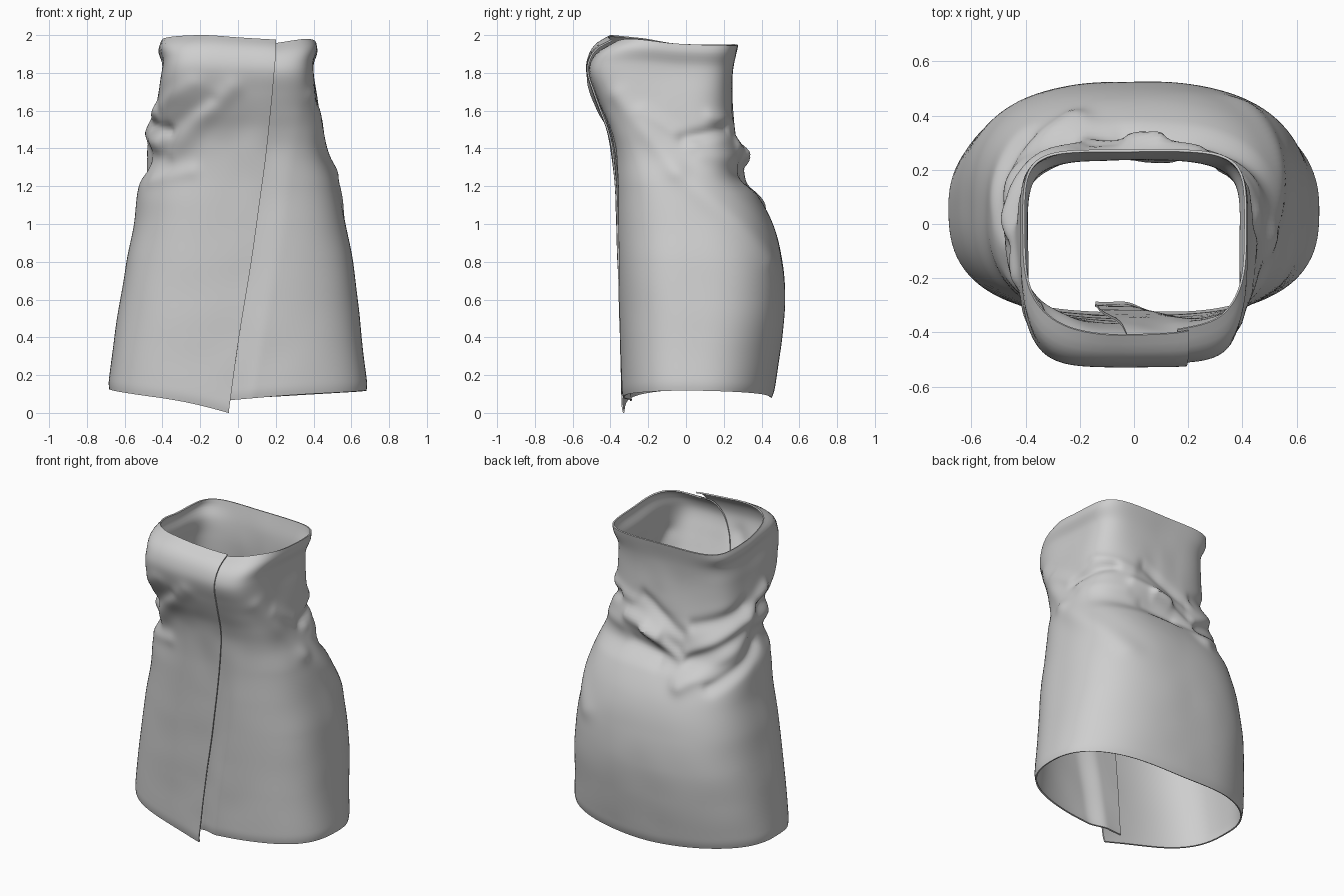
import bpy, bmesh, math
from mathutils import Vector, noise

if "Cube" in bpy.data.objects:
    bpy.data.objects.remove(bpy.data.objects["Cube"])

TAU = 2 * math.pi


def curve(pts, x):
    """Smooth interpolation through (x, value) points."""
    if x <= pts[0][0]:
        return pts[0][1]
    if x >= pts[-1][0]:
        return pts[-1][1]
    i = max(k for k in range(len(pts) - 1) if pts[k][0] <= x)
    (x0, y0), (x1, y1) = pts[i], pts[i + 1]

    def slope(k):
        a, b = pts[max(k - 1, 0)], pts[min(k + 1, len(pts) - 1)]
        return (b[1] - a[1]) / (b[0] - a[0])
    h = x1 - x0
    t = (x - x0) / h
    return ((2*t**3 - 3*t**2 + 1) * y0 + (t**3 - 2*t**2 + t) * h * slope(i)
            + (3*t**2 - 2*t**3) * y1 + (t**3 - t**2) * h * slope(i + 1))


# Outline of the wrap by height
LEFT = [(0, .70), (.12, .69), (.4, .655), (.8, .59), (1.0, .55), (1.2, .525),
        (1.35, .455), (1.45, .45), (1.6, .435), (1.75, .415), (1.87, .40), (1.95, .42), (2, .41)]
RIGHT = [(0, .69), (.12, .687), (.4, .655), (.8, .61), (1.0, .57), (1.2, .525),
         (1.35, .475), (1.5, .445), (1.7, .415), (1.86, .40), (1.95, .42), (2, .415)]
FRONT = [(0, -.34), (.4, -.35), (1.0, -.37), (1.25, -.38), (1.4, -.395), (1.5, -.42),
         (1.6, -.46), (1.7, -.495), (1.82, -.528), (1.9, -.515), (1.96, -.475), (2, -.41)]
BACK = [(0, .45), (.1, .465), (.4, .51), (.6, .525), (.8, .51), (1.0, .46), (1.15, .38),
        (1.25, .29), (1.38, .29), (1.5, .26), (1.7, .245), (1.85, .25), (2, .275)]
MID = [(0, .05), (.9, .05), (1.3, 0), (2, -.05)]
# Squareness of the cross-section by height
ROUND_LEFT = [(0, 2.65), (.8, 2.7), (1.1, 2.5), (1.35, 2.35), (1.6, 3.4), (1.85, 4.6), (2, 2.9)]
ROUND_RIGHT = [(0, 2.7), (.8, 2.8), (1.2, 2.9), (1.6, 3.7), (1.85, 4.6), (2, 2.9)]
ROUND_BACK = [(0, 2.25), (.3, 2.45), (.6, 2.65), (1.1, 2.7), (1.5, 3.0), (1.8, 3.9), (2, 5.2)]
# Front edges of the outer and the inner flap
OUTER_EDGE = [(0, -.05), (.4, .005), (.8, .07), (1.2, .125), (1.6, .175), (1.9, .20), (2, .21)]
INNER_EDGE = [(0, -.16), (.8, -.12), (1.5, -.04), (1.7, .01), (1.85, .08), (2, .17)]
# Hem and rim height by angle: right 0, back pi/2, left pi, front 3pi/2
HEM = [(-2.1, .06), (-1.6, .07), (-.6, .105), (0, .118), (1.57, .08), (3.14, .125),
       (3.81, .082), (4.6, -.002)]
RIM = [(-1.8, 1.94), (-1.1, 1.955), (-.6, 1.98), (0, 1.955), (.8, 1.945), (2.3, 1.95),
       (3.14, 1.955), (3.6, 1.985), (4.2, 2.0), (4.71, 1.988), (5.3, 1.975)]
# Cloth folds: angle, height to angle, height, depth, width
FOLDS = [
    (-.7, 1.68, -.1, 1.28, .014, .05), (-.1, 1.28, .75, .82, .014, .06),
    (-.45, 1.6, .1, 1.42, .010, .035), (.0, 1.45, .6, 1.51, -.025, .035),
    (.2, 1.36, .75, 1.34, .008, .04), (.35, 1.57, .9, 1.52, .012, .035),
    (.9, 1.42, 1.6, 1.36, .025, .045), (1.1, 1.56, 2.1, 1.40, -.018, .04),
    (1.3, 1.37, 2.1, 1.25, .028, .04), (1.0, 1.27, 1.7, 1.22, -.014, .04),
    (2.1, 1.12, 3.0, 1.38, .03, .05), (2.5, 1.12, 3.2, 1.30, -.025, .035),
    (2.2, 1.30, 3.5, 1.60, .028, .04), (2.3, 1.46, 3.0, 1.56, -.02, .04),
    (3.1, 1.46, 3.6, 1.42, .025, .05), (3.3, 1.53, 3.8, 1.50, -.022, .035),
    (3.85, 1.38, 4.65, 1.72, .014, .05), (3.85, 1.50, 4.4, 1.66, -.014, .04),
    (3.8, 1.63, 4.25, 1.74, .012, .045), (3.6, 1.24, 4.1, 1.28, .010, .04),
]


def fold_offset(t, z):
    total = 0
    for t1, z1, t2, z2, depth, width in FOLDS:
        best = 9
        for turn in (-TAU, 0, TAU):
            a, b = Vector((t1 * .45, z1)), Vector((t2 * .45, z2))
            p = Vector(((t + turn) * .45, z))
            k = min(1, max(0, (p - a).dot(b - a) / (b - a).length_squared))
            best = min(best, (p - a - (b - a) * k).length)
        total += depth * math.exp(-(best / width) ** 2)
    # soft crumpling, strongest at the waist
    band = math.exp(-((z - 1.42) / .22) ** 2)
    n = noise.noise(Vector((math.cos(t) * 2.2, math.sin(t) * 2.2, z * 5)))
    return total + n * (.003 + .007 * band)


def smoothstep(x):
    x = min(1, max(0, x))
    return x * x * (3 - 2 * x)


def cloth_point(u, v):
    """Position on the sheet: u runs from inner edge round to outer edge."""
    level = 2 * v
    deep = curve(MID, level) - curve(FRONT, level)
    start = -math.pi / 2 + math.atan(curve(INNER_EDGE, level) / deep)
    end = 3 * math.pi / 2 + math.atan(curve(OUTER_EDGE, level) / deep)
    t = start + (end - start) * u
    low, high = curve(HEM, t), curve(RIM, t)
    z = low + (high - low) * v
    # rounded-box cross-section, different at the front and the back
    shape_z = z if v < .8 else z + (level - z) * (v - .8) / .2
    c, s = math.cos(t), math.sin(t)
    mid = curve(MID, shape_z)
    a = curve(RIGHT if c > 0 else LEFT, shape_z)
    if s < 0:
        b = mid - curve(FRONT, shape_z)
        n = curve(ROUND_RIGHT if c > 0 else ROUND_LEFT, shape_z)
    else:
        b, n = curve(BACK, shape_z) - mid, curve(ROUND_BACK, shape_z)
    r = (abs(c / a) ** n + abs(s / b) ** n) ** (-1 / n)
    # the inner flap tucks under the outer one, the hem curls in slightly
    tuck = 1 - smoothstep((t - (end - TAU)) / .35)
    r += fold_offset(t, z) - tuck * (.040 - .028 * v)
    r -= .008 * max(0, 1 - v / .03) ** 2
    return (r * c, mid + r * s, z)


# Wrapped cloth sheet
COLS, ROWS = 170, 110
bm = bmesh.new()
grid = [[bm.verts.new(cloth_point(i / COLS, j / ROWS)) for i in range(COLS + 1)]
        for j in range(ROWS + 1)]
for j in range(ROWS):
    for i in range(COLS):
        bm.faces.new((grid[j][i], grid[j][i + 1], grid[j + 1][i + 1], grid[j + 1][i]))
mesh = bpy.data.meshes.new("wrap_cloth")
bm.to_mesh(mesh)
bm.free()
cloth = bpy.data.objects.new("wrap_cloth", mesh)
bpy.context.collection.objects.link(cloth)

grey = bpy.data.materials.new("light_grey_cloth")
grey.diffuse_color = (.62, .62, .62, 1)
grey.use_nodes = True
grey.node_tree.nodes["Principled BSDF"].inputs["Base Color"].default_value = grey.diffuse_color
mesh.materials.append(grey)

# Cloth thickness
solid = cloth.modifiers.new("thickness", 'SOLIDIFY')
solid.thickness = .009
solid.offset = -1

bpy.context.view_layer.objects.active = cloth
cloth.select_set(True)
bpy.ops.object.modifier_apply(modifier=solid.name)
bpy.ops.object.shade_smooth_by_angle(angle=math.radians(45))
